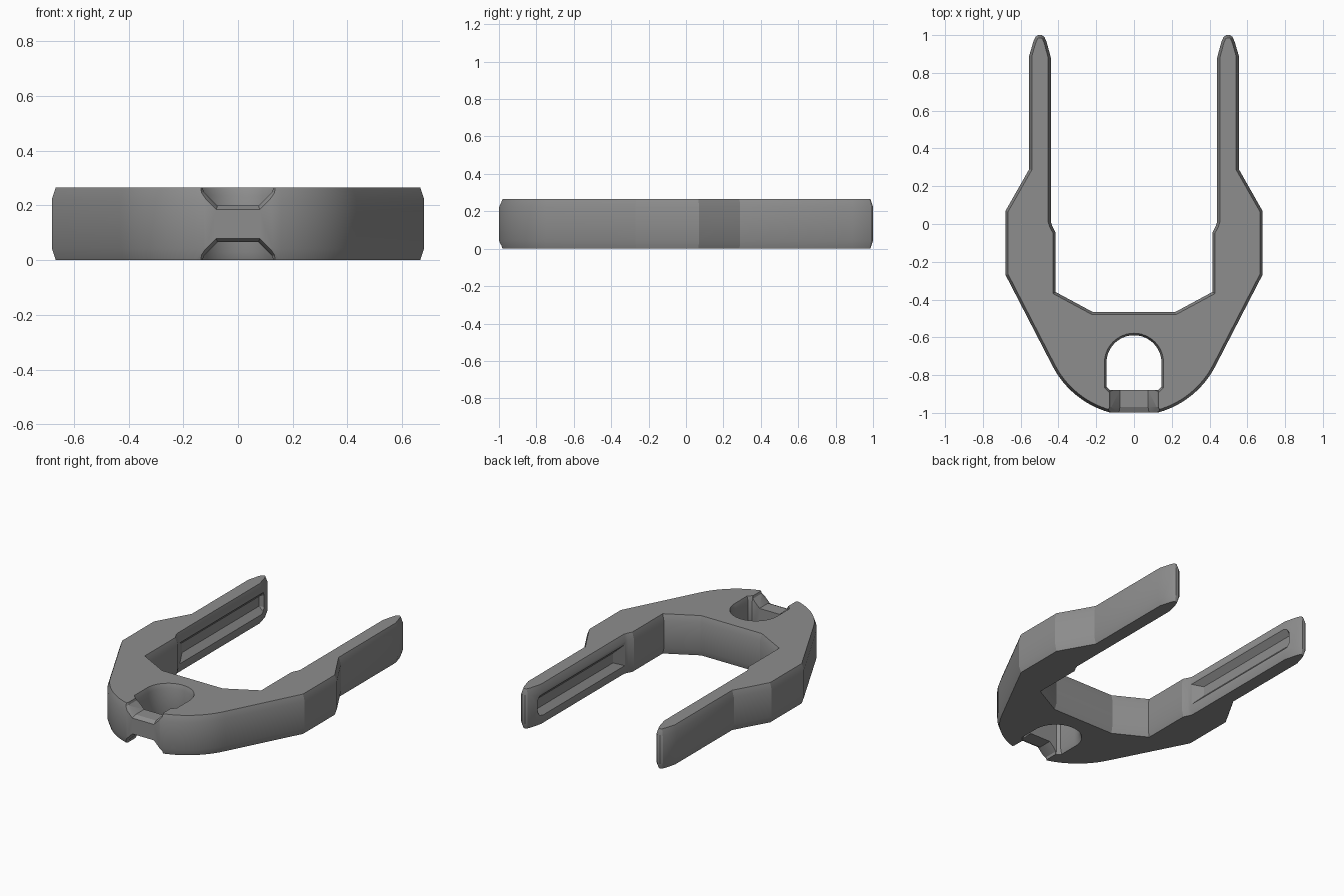
import bpy, bmesh, math
from mathutils import Vector

if "Cube" in bpy.data.objects:
    bpy.data.objects.remove(bpy.data.objects["Cube"])

H = 0.265   # thickness of the clip


def make_object(name, bm):
    bmesh.ops.recalc_face_normals(bm, faces=bm.faces)
    me = bpy.data.meshes.new(name)
    bm.to_mesh(me)
    bm.free()
    ob = bpy.data.objects.new(name, me)
    bpy.context.collection.objects.link(ob)
    return ob


def inset(points, d):
    """Mitred inset of a counter-clockwise outline."""
    out = []
    n = len(points)
    for i in range(n):
        p, a, b = (Vector(points[j % n]) for j in (i, i - 1, i + 1))
        e1, e2 = (p - a).normalized(), (b - p).normalized()
        n1, n2 = Vector((-e1.y, e1.x)), Vector((-e2.y, e2.x))
        out.append(p + (n1 + n2) * d / (1 + n1.dot(n2)))
    return out


def layered(name, points, levels):
    """Stack of inset outlines, closed top and bottom."""
    bm = bmesh.new()
    rings = [[bm.verts.new((p.x, p.y, z)) for p in inset(points, d)] for z, d in levels]
    n = len(points)
    for lo, hi in zip(rings, rings[1:]):
        for i in range(n):
            j = (i + 1) % n
            bm.faces.new((lo[i], lo[j], hi[j], hi[i]))
    bm.faces.new(rings[0][::-1])
    bm.faces.new(rings[-1])
    return make_object(name, bm)


def hull(name, coords):
    bm = bmesh.new()
    bmesh.ops.convex_hull(bm, input=[bm.verts.new(c) for c in coords])
    return make_object(name, bm)


def arc(cx, cy, r, a0, a1, n):
    return [(cx + r * math.cos(math.radians(a0 + (a1 - a0) * i / n)),
             cy + r * math.sin(math.radians(a0 + (a1 - a0) * i / n))) for i in range(n + 1)]


# Forked body: rounded nose, wide shoulders, two long arms
half = arc(0, -0.53, 0.485, -75, -27, 12) + [
    (0.68, -0.27), (0.68, 0.07), (0.555, 0.29), (0.555, 0.89), (0.533, 0.965),
    (0.522, 0.99), (0.508, 1.0), (0.488, 1.0), (0.474, 0.99), (0.463, 0.965),
    (0.44, 0.88), (0.44, 0.01), (0.433, -0.01), (0.415, -0.045), (0.415, -0.36),
    (0.22, -0.465)]
outline = half + [(-x, y) for x, y in reversed(half)]
body = layered("clip_body", outline, [(0, 0.014), (0.042, 0), (H - 0.042, 0), (H, 0.014)])

cutters = []

# Arched hole through the nose, flared at both ends
arch = [(-0.128, -0.88), (0.128, -0.88), (0.146, -0.862)] + \
    arc(0, -0.735, 0.146, 0, 180, 24) + [(-0.146, -0.862)]
cutters.append(layered("hole_cutter", arch, [
    (-0.02, -0.018), (0.03, 0), (H - 0.03, 0), (H + 0.02, -0.018)]))

# Notches above and below the bridge at the front, flared outwards
for side in (1, -1):
    def z(v):
        return H / 2 + side * v

    def section(y, grow):
        return [(sx * x, y, z(v)) for sx in (1, -1) for x, v in
                ((0.075 + grow * 0.3, 0.067 - grow), (0.125 + grow, 0.117 - grow * 0.3),
                 (0.137 + grow, 0.16))]
    cutters.append(hull("notch_cutter", section(-0.98, 0) + section(-0.85, 0)))
    cutters.append(hull("notch_lip_cutter", section(-1.02, 0.025) + section(-0.97, 0)))

# Tapered slots on the inner faces of both arms
for side in (1, -1):
    floor = [(side * 0.475, y, v) for y in (0.09, 0.90) for v in (0.1, 0.165)]
    mouth = [(side * 0.40, y, v) for y, v in
             ((-0.07, 0.02), (-0.07, 0.245), (0.91, 0.02), (0.91, 0.245),
              (0.955, 0.08), (0.955, 0.185))]
    cutters.append(hull("slot_cutter", floor + mouth))

bpy.context.view_layer.objects.active = body
body.select_set(True)
for c in cutters:
    m = body.modifiers.new("cut", 'BOOLEAN')
    m.operation, m.solver, m.object = 'DIFFERENCE', 'EXACT', c
    bpy.ops.object.modifier_apply(modifier=m.name)
for c in cutters:
    bpy.data.objects.remove(c, do_unlink=True)

# Plain grey finish
grey = bpy.data.materials.new("medium_grey")
grey.diffuse_color = (0.27, 0.27, 0.27, 1)
grey.use_nodes = True
grey.node_tree.nodes["Principled BSDF"].inputs["Base Color"].default_value = grey.diffuse_color
body.data.materials.clear()
body.data.materials.append(grey)
bpy.ops.object.shade_smooth_by_angle(angle=math.radians(25))
